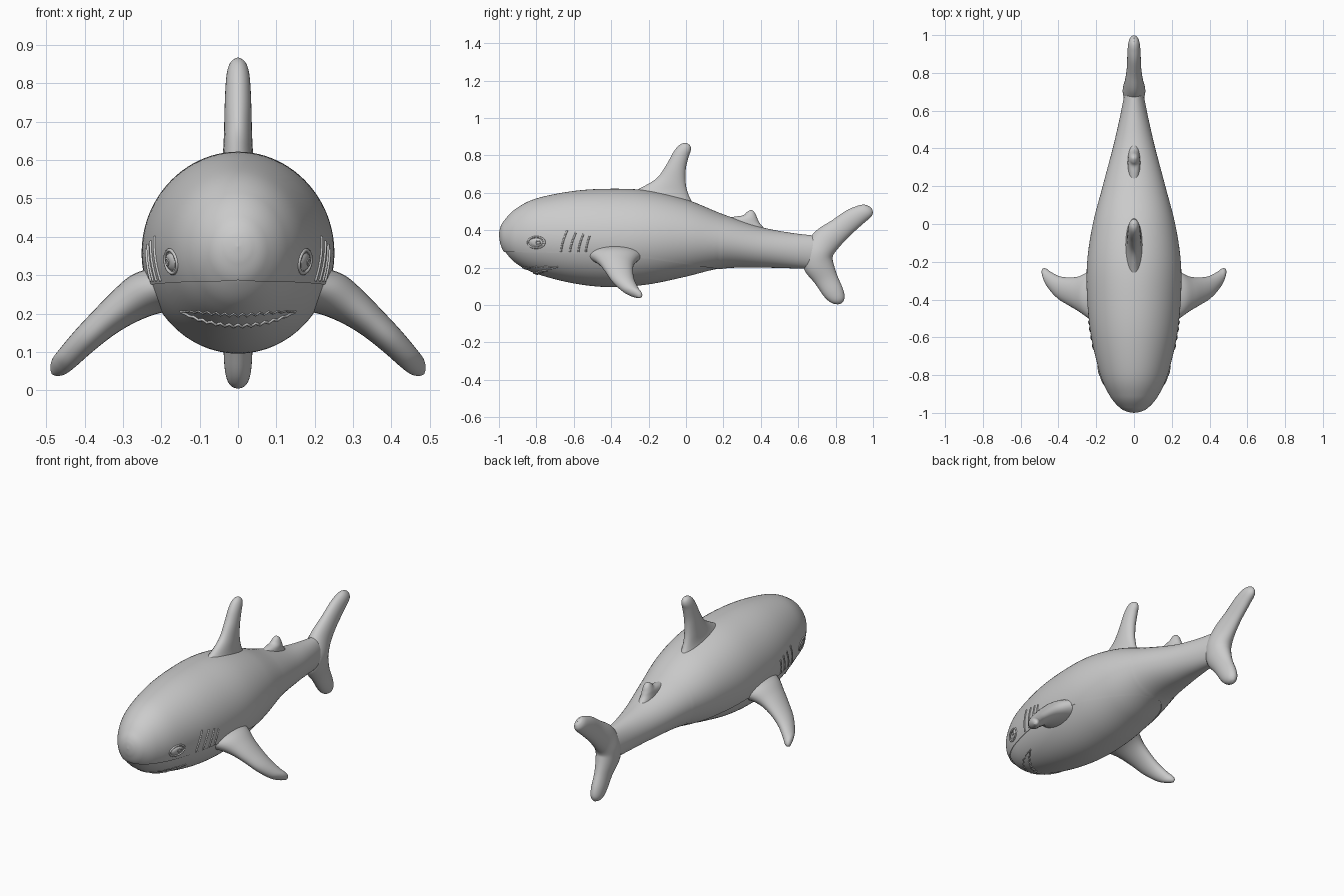
import bpy, bmesh
from math import sin, cos, asin, pi
from mathutils import Vector

if "Cube" in bpy.data.objects:
    bpy.data.objects.remove(bpy.data.objects["Cube"])


def smooth_rows(rows, steps):
    """Catmull-Rom interpolation of rows of numbers."""
    out = []
    for i in range(len(rows) - 1):
        p0, p1 = rows[max(i - 1, 0)], rows[i]
        p2, p3 = rows[i + 1], rows[min(i + 2, len(rows) - 1)]
        for k in range(steps):
            t = k / steps
            out.append([0.5 * (2 * b + (c - a) * t + (2 * a - 5 * b + 4 * c - d) * t * t
                               + (3 * b - a - 3 * c + d) * t ** 3)
                        for a, b, c, d in zip(p0, p1, p2, p3)])
    return out + [list(rows[-1])]


def loft(name, rings, closed=True):
    bm = bmesh.new()
    vs = [[bm.verts.new(p) for p in r] for r in rings]
    n = len(rings[0])
    for a, b in zip(vs, vs[1:]):
        for j in range(n if closed else n - 1):
            k = (j + 1) % n
            bm.faces.new((a[j], a[k], b[k], b[j]))
    if closed:
        bm.faces.new(vs[0])
        bm.faces.new(vs[-1])
    bmesh.ops.remove_doubles(bm, verts=bm.verts, dist=0.0002)
    bmesh.ops.recalc_face_normals(bm, faces=bm.faces)
    me = bpy.data.meshes.new(name)
    bm.to_mesh(me)
    bm.free()
    ob = bpy.data.objects.new(name, me)
    bpy.context.collection.objects.link(ob)
    bpy.ops.object.select_all(action='DESELECT')
    ob.select_set(True)
    bpy.context.view_layer.objects.active = ob
    bpy.ops.object.shade_smooth_by_angle(angle=0.8)
    return ob


def fin(name, sections, thick_dir):
    """Sections: leading xyz, trailing xyz, half thickness."""
    t = Vector(thick_dir).normalized()
    rings = []
    for s in smooth_rows(sections, 6):
        lead, trail = Vector(s[:3]), Vector(s[3:6])
        c, h = (lead + trail) / 2, (lead - trail) / 2
        rings.append([c + h * cos(2 * pi * k / 28) + t * s[6] * sin(2 * pi * k / 28)
                      for k in range(28)])
    return loft(name, rings)


def tube(name, points, radius, cyclic=False):
    cu = bpy.data.curves.new(name, 'CURVE')
    cu.dimensions = '3D'
    cu.bevel_depth = radius
    cu.bevel_resolution = 2
    cu.use_fill_caps = True
    sp = cu.splines.new('POLY')
    sp.points.add(len(points) - 1)
    for p, q in zip(sp.points, points):
        p.co = (*q, 1)
    sp.use_cyclic_u = cyclic
    ob = bpy.data.objects.new(name, cu)
    bpy.context.collection.objects.link(ob)
    return ob


# Body profile: y, top z, bottom z, half width
profile = smooth_rows([
    (-1.0, .375, .375, 0), (-.993, .415, .33, .038), (-.97, .455, .278, .078),
    (-.91, .515, .217, .128), (-.8, .57, .163, .178), (-.6, .61, .112, .226),
    (-.4, .622, .092, .248), (-.2, .612, .107, .248), (0, .565, .148, .218),
    (.2, .485, .195, .166), (.4, .418, .2, .113), (.55, .388, .197, .078),
    (.68, .372, .193, .052)], 12)


def lerp_rows(rows, y):
    for a, b in zip(rows, rows[1:]):
        if y <= b[0]:
            t = (y - a[0]) / max(b[0] - a[0], 1e-6)
            return [p + (q - p) * t for p, q in zip(a, b)]
    return rows[-1]


seam = [(-1, .285), (-.5, .275), (-.2, .248), (0, .218), (.18, .192), (.7, .1)]
body_rings, belly_rings = [], []
pivot = Vector((0, -.4, .36))
for y, top, bot, w in profile:
    c, h = (top + bot) / 2, (top - bot) / 2
    th = asin(max(-1, min(1, (lerp_rows(seam, y)[1] - c) / max(h, 1e-5))))

    def at(a, s=1):
        return Vector((w * s * cos(a), y, c + h * s * sin(a)))
    ring = [at(th + (pi - 2 * th) * k / 56) for k in range(57)]
    body_rings.append([at(th, .94)] + ring + [at(pi - th, .94)])
    if y < .24:
        a0, a1 = pi - th - .1, 2 * pi + th + .1
        belly_rings.append([pivot + (at(a0 + (a1 - a0) * k / 40) - pivot) * .986
                            for k in range(41)])
loft("body", body_rings, False)
loft("belly", belly_rings, False)


# Dorsal fins and tail, drawn in the side plane
def side_fin(name, rows):
    fin(name, [(0, a, b, 0, c, d, t) for a, b, c, d, t in rows], (1, 0, 0))


side_fin("dorsal_fin", [
    (-.34, .58, .07, .49, .06), (-.235, .63, .022, .57, .042),
    (-.155, .68, 0, .64, .037), (-.105, .75, -.002, .72, .035),
    (-.072, .81, .013, .79, .032), (-.047, .845, .026, .828, .027),
    (-.025, .862, .022, .853, .017), (-.002, .868, .002, .867, .001)])
side_fin("rear_dorsal_fin", [
    (.18, .46, .45, .38, .035), (.26, .473, .4, .43, .032), (.305, .48, .383, .46, .028),
    (.325, .497, .373, .485, .02), (.34, .506, .362, .5, .011), (.35, .508, .352, .508, .001)])
side_fin("tail_fin", [
    (.965, .535, .985, .525, .001), (.945, .537, .998, .505, .018), (.915, .53, .992, .475, .03),
    (.86, .507, .945, .433, .035), (.78, .453, .875, .37, .038), (.69, .392, .815, .305, .048),
    (.63, .3, .785, .262, .06), (.63, .195, .787, .23, .055), (.69, .115, .808, .16, .04),
    (.735, .05, .838, .09, .036), (.765, .02, .848, .045, .03),
    (.79, .007, .84, .018, .018), (.813, .004, .825, .006, .001)])

# Pectoral fins
for side, label in ((1, "right"), (-1, "left")):
    rows = [(.17, .265, -.54, -.21, .075), (.235, .252, -.5, -.25, .064),
            (.29, .222, -.462, -.277, .052), (.345, .18, -.43, -.283, .042),
            (.40, .13, -.395, -.275, .036), (.445, .084, -.345, -.252, .031),
            (.467, .062, -.305, -.236, .026), (.48, .048, -.27, -.235, .014),
            (.485, .042, -.252, -.248, .001)]
    fin(label + "_pectoral_fin",
        [(side * x, a, z, side * x, b, z, t) for x, z, a, b, t in rows], (side * .65, 0, .76))


def on_side(y, z, side, off=0.0):
    _, top, bot, w = lerp_rows(profile, y)
    c, h = (top + bot) / 2, (top - bot) / 2
    return Vector((side * (w * max(0, 1 - ((z - c) / h) ** 2) ** .5 + off), y, z))


def on_front(x, z):
    """Find y on the belly front for a given x, z."""
    lo, hi = -.999, -.4
    for _ in range(30):
        y = (lo + hi) / 2
        _, top, bot, w = lerp_rows(profile, y)
        if (x / w) ** 2 + ((z - (top + bot) / 2) / ((top - bot) / 2)) ** 2 > 1:
            lo = y
        else:
            hi = y
    return pivot + (Vector((x, lo, z)) - pivot) * .988


for side, label in ((1, "right"), (-1, "left")):
    # Eye: two rims and a domed eyeball with pupil
    def oval(s, off=0.0, cy=-.8):
        return [on_side(cy + .045 * s * cos(k * pi / 16), .335 + .03 * s * sin(k * pi / 16),
                        side, off) for k in range(32)]
    tube(label + "_eye_rim", oval(1), .005, True)
    loft(label + "_eyeball", [oval(.8, -.002), oval(.65, .004), oval(.35, .006)])
    tube(label + "_pupil", oval(.28, .005, -.79), .003, True)
    # Gill slits
    for i, (y0, z0, y1, z1) in enumerate([(-.668, .285, -.635, .4), (-.62, .285, -.588, .388),
                                          (-.575, .285, -.548, .38), (-.535, .285, -.515, .37)]):
        pts = [on_side(y0 + (y1 - y0) * (k / 8) ** 1.5, z0 + (z1 - z0) * k / 8, side)
               for k in range(9)]
        tube(f"{label}_gill_{i + 1}", pts, .005)

# Mouth: zigzag upper teeth edge above a wavy lower lip
upper, lower = [], []
for k in range(53):
    x = -.15 + .3 * k / 52
    base = .17 + .033 * (x / .15) ** 2
    fade = 1 - (abs(x) / .15) ** 3
    upper.append(on_front(x, base + (.02 + .008 * abs(k % 4 - 2) / 2) * fade))
    lower.append(on_front(x, base - .007 * abs(k % 4 - 2) / 2 * fade))
tube("upper_teeth", upper, .0025)
tube("lower_teeth", lower, .0045)
